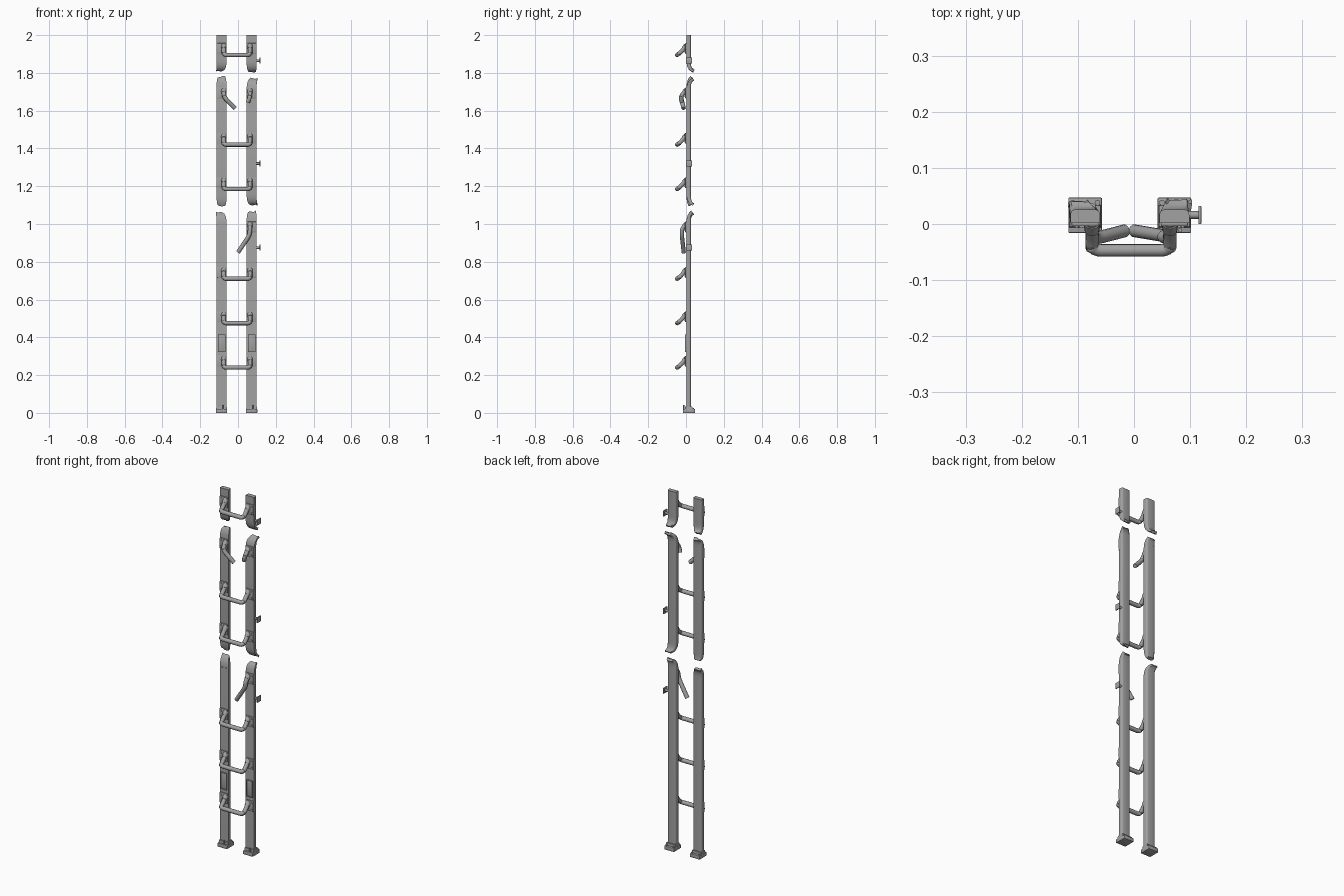
import bpy, bmesh, math, random
from mathutils import Vector

cube = bpy.data.objects.get("Cube")
if cube:
    bpy.data.objects.remove(cube, do_unlink=True)
random.seed(4)

steel = bpy.data.materials.new("grey_steel")
steel.use_nodes = True
colour = (0.36, 0.36, 0.36, 1)
steel.diffuse_color = colour
steel.node_tree.nodes["Principled BSDF"].inputs["Base Color"].default_value = colour

RAIL_X = {"right": -0.087, "left": 0.072}
LEG_X = {"right": -0.075, "left": 0.064}
WIDTH, DEPTH, MID_Y = 0.053, 0.024, 0.014


def finish(name, bm, angle=35):
    bmesh.ops.recalc_face_normals(bm, faces=bm.faces)
    mesh = bpy.data.meshes.new(name)
    bm.to_mesh(mesh)
    bm.free()
    mesh.materials.append(steel)
    obj = bpy.data.objects.new(name, mesh)
    bpy.context.collection.objects.link(obj)
    bpy.ops.object.select_all(action="DESELECT")
    obj.select_set(True)
    bpy.context.view_layer.objects.active = obj
    bpy.ops.object.shade_smooth_by_angle(angle=math.radians(angle))
    return obj


def loft(bm, loops):
    rings = [[bm.verts.new(p) for p in loop] for loop in loops]
    n = len(rings[0])
    for a, b in zip(rings, rings[1:]):
        for i in range(n):
            bm.faces.new((a[i], a[(i + 1) % n], b[(i + 1) % n], b[i]))
    bm.faces.new(rings[0])
    bm.faces.new(rings[-1])


def box(name, lo, hi, bevel=0.0, taper=1.0):
    bm = bmesh.new()
    bmesh.ops.create_cube(bm, size=1)
    for v in bm.verts:
        s = taper if v.co.z > 0 else 1
        v.co = [(a + b) / 2 + c * (b - a) * k
                for a, b, c, k in zip(lo, hi, v.co, (s, s, 1))]
    if bevel:
        bmesh.ops.bevel(bm, geom=bm.edges[:], offset=bevel, segments=2,
                        affect="EDGES", profile=0.5)
    return finish(name, bm)


def rod(name, start, end, r1, r2=None, sides=12):
    start, end = Vector(start), Vector(end)
    turn = (end - start).to_track_quat("Z", "Y")
    bm = bmesh.new()
    ring = [Vector((math.cos(t), math.sin(t), 0))
            for t in (math.tau * i / sides for i in range(sides))]
    loft(bm, [[p + turn @ (v * r) for v in ring]
              for p, r in ((start, r1), (end, r2 or r1))])
    return finish(name, bm)


def tube(name, points, radius=0.0115):
    curve = bpy.data.curves.new(name, "CURVE")
    curve.dimensions = "3D"
    curve.bevel_depth, curve.bevel_resolution = radius, 3
    curve.use_fill_caps = True
    # Round each inner corner with a short quadratic arc
    pts = [Vector(p) for p in points]
    path = [pts[0]]
    for a, b, c in zip(pts, pts[1:], pts[2:]):
        p = b + (a - b).normalized() * 0.016
        q = b + (c - b).normalized() * 0.016
        for i in range(6):
            t = i / 5
            path.append(p * (1 - t) ** 2 + b * 2 * t * (1 - t) + q * t * t)
    path.append(pts[-1])
    spline = curve.splines.new("POLY")
    spline.points.add(len(path) - 1)
    for sp, p in zip(spline.points, path):
        sp.co = (*p, 1)
    curve.materials.append(steel)
    obj = bpy.data.objects.new(name, curve)
    bpy.context.collection.objects.link(obj)


def section():
    """Rail outline: flat front, rounded back corners."""
    w, d, r = WIDTH / 2, DEPTH / 2, 0.009
    pts = [(x, -d) for x in (-w, -w / 3, w / 3, w)]
    for sx, order in ((1, (0, 1, 2, 3)), (-1, (3, 2, 1, 0))):
        for i in order:
            a = i / 3 * math.pi / 2
            pts.append((sx * (w - r + r * math.cos(a)), d - r + r * math.sin(a)))
    return pts


def torn_loops(cx, z, up, bend):
    """Loops of a torn end, from the sound metal to the ragged tip."""
    dx, dy = bend
    loops = []
    for k, drop in enumerate((0.055, 0.035, 0.02, 0.01, 0.004)):
        t = k / 4
        tilt = t * t * min(1.2, dy * 40)
        squash, thin = 1 - 0.3 * t * t, 1 - 0.45 * t
        loop = []
        for x, d in section():
            rag = random.uniform(-1, 1) * (0.004 if k == 4 else 0.001 * t)
            d *= thin
            loop.append((cx + x * squash + dx * t * t,
                         MID_Y + dy * t * t + d * math.cos(tilt) + rag * 0.6,
                         z - up * (drop + d * math.sin(tilt) + rag)))
        loops.append(loop)
    return loops


def rail(name, side, z0, z1, low=None, high=None):
    cx = RAIL_X[side]
    flat = lambda z: [[(cx + x, MID_Y + d, z) for x, d in section()]]
    bottom = torn_loops(cx, z0, -1, low)[::-1] if low else flat(z0)
    top = torn_loops(cx, z1, 1, high) if high else flat(z1)
    bm = bmesh.new()
    loft(bm, bottom + top)
    finish(name, bm, 40)


# Broken rails, three lengths on each side
rail("right_rail_lower", "right", 0.01, 1.06, high=(-0.012, 0.024))
rail("right_rail_middle", "right", 1.095, 1.78, (0.0, 0.008), (0.0, 0.016))
rail("right_rail_upper", "right", 1.81, 2.0, low=(-0.010, 0.022))
rail("left_rail_lower", "left", 0.01, 1.067, high=(0.004, 0.020))
rail("left_rail_middle", "left", 1.10, 1.77, (0.013, 0.026), (0.013, 0.026))
rail("left_rail_upper", "left", 1.805, 2.0, low=(0.004, 0.028))


def bracket(side, z):
    """Mounting plate with a collar for the rung and two bolts."""
    cx, lx = RAIL_X[side], LEG_X[side]
    name = f"{side}_bracket_{z:.2f}"
    box(name, (cx - 0.024, -0.004, z + 0.005), (cx + 0.024, 0.004, z + 0.062), 0.0015)
    rod(name + "_collar", (lx, 0.002, z + 0.048), (lx, -0.012, z + 0.034), 0.015, 0.013)
    out = -1 if side == "right" else 1
    for h in (0.016, 0.05):
        x = cx + out * 0.015
        rod(name + "_bolt", (x, 0, z + h), (x, -0.007, z + h), 0.0045, sides=6)


def leg(side, z):
    return [(LEG_X[side], 0.004, z + 0.052), (LEG_X[side], -0.022, z + 0.024)]


# Whole rungs
for z in (0.24, 0.475, 0.71, 1.185, 1.42, 1.895):
    xr, xl = LEG_X["right"], LEG_X["left"]
    tube(f"rung_{z:.2f}", [(xr, 0.004, z + 0.052), (xr, -0.030, z + 0.012),
                           (xr, -0.047, z), (xl, -0.047, z),
                           (xl, -0.030, z + 0.012), (xl, 0.004, z + 0.052)])
    for side in RAIL_X:
        bracket(side, z)

# Snapped rungs
bracket("left", 0.95)
tube("snapped_rung_lower", leg("left", 0.95) + [(0.06, -0.022, 0.94), (0.0, -0.012, 0.85)])
for side in RAIL_X:
    bracket(side, 1.66)
tube("snapped_rung_upper", leg("right", 1.66)
     + [(-0.070, -0.026, 1.668), (-0.016, -0.012, 1.612)])
tube("rung_stub", leg("left", 1.66) + [(0.062, -0.028, 1.67), (0.052, -0.022, 1.645)])

# Empty bolts where one bracket tore away
for dx in (-0.012, 0.012):
    x = RAIL_X["right"] + dx
    rod("loose_bolt", (x, 0.004, 1.0), (x, -0.002, 1.0), 0.004, sides=6)

# Label frames low on the rails
for side, cx in RAIL_X.items():
    box(side + "_panel", (cx - 0.019, -0.003, 0.322), (cx + 0.019, 0.004, 0.415), 0.001)
    for s in (-1, 1):
        x = cx + s * 0.0175
        box(side + "_panel_edge", (x - 0.002, -0.006, 0.322), (x + 0.002, 0, 0.415))
        h = 0.3685 + s * 0.0445
        box(side + "_panel_edge", (cx - 0.019, -0.006, h - 0.002), (cx + 0.019, 0, h + 0.002))

# Feet with bolts
for side, cx in RAIL_X.items():
    box(side + "_foot", (cx - 0.03, -0.016, 0), (cx + 0.03, 0.047, 0.02), 0.002)
    box(side + "_foot_collar", (cx - 0.029, -0.006, 0.018), (cx + 0.029, 0.034, 0.034), taper=0.94)
    for s in (-1, 1):
        rod(side + "_foot_bolt", (cx + s * 0.022, 0.038, 0.015),
            (cx + s * 0.022, 0.038, 0.026), 0.005)
    rod(side + "_foot_bolt", (cx + 0.01, -0.011, 0.015), (cx + 0.01, -0.011, 0.042), 0.004)

# Side stand-offs on the left rail
for z in (0.875, 1.32, 1.865):
    rod("standoff_stem", (0.095, 0.016, z), (0.116, 0.016, z), 0.007)
    box("standoff_plate", (0.115, 0.0, z - 0.016), (0.12, 0.032, z + 0.016), 0.001)
